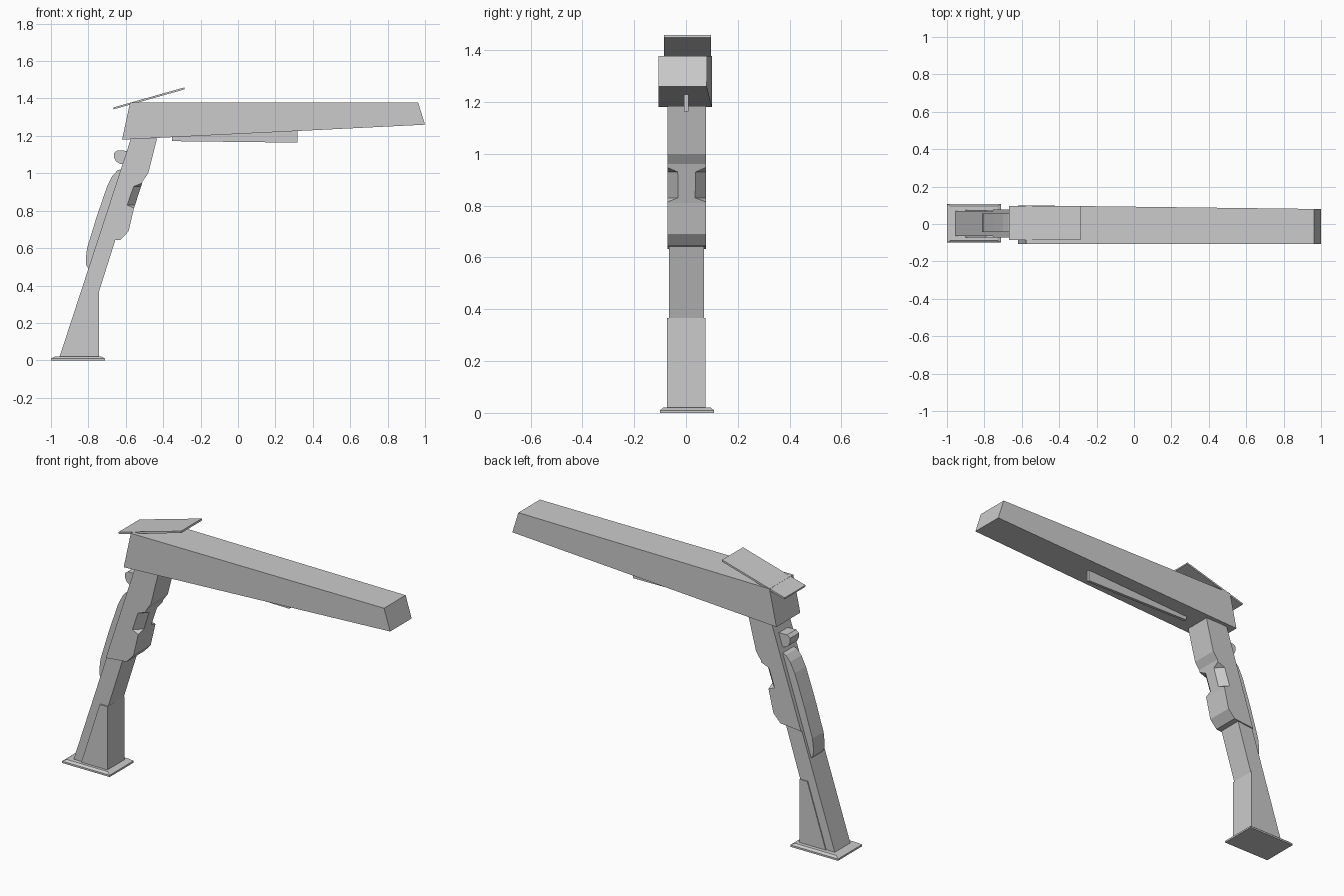
import bpy, bmesh

if "Cube" in bpy.data.objects:
    bpy.data.objects.remove(bpy.data.objects["Cube"])


def prism(name, pts, y0, y1, y1_end=None):
    """Extrude an x/z profile from y0 to y1; the back side may taper to y1_end along x."""
    xs = [p[0] for p in pts]
    lo, hi = min(xs), max(xs)

    def back(x):
        return y1 if y1_end is None else y1 + (y1_end - y1) * (x - lo) / (hi - lo)

    bm = bmesh.new()
    a = [bm.verts.new((x, y0, z)) for x, z in pts]
    b = [bm.verts.new((x, back(x), z)) for x, z in pts]
    bm.faces.new(a)
    bm.faces.new(b[::-1])
    for i in range(len(pts)):
        j = (i + 1) % len(pts)
        bm.faces.new((a[i], b[i], b[j], a[j]))
    return finish(name, bm)


def hull(name, pts):
    """Convex solid around a handful of points."""
    bm = bmesh.new()
    for p in pts:
        bm.verts.new(p)
    bmesh.ops.convex_hull(bm, input=bm.verts[:])
    return finish(name, bm)


def finish(name, bm):
    bmesh.ops.recalc_face_normals(bm, faces=bm.faces[:])
    me = bpy.data.meshes.new(name)
    bm.to_mesh(me)
    bm.free()
    ob = bpy.data.objects.new(name, me)
    bpy.context.collection.objects.link(ob)
    return ob


def rear(z):
    """Rear edge of the leaning post."""
    return -0.957 + 0.327 * (z - 0.01)


def front(z):
    """Front edge of the upper sleeve."""
    return -0.512 + 0.34 * (z - 0.95)


# base plate with sloped rim
hull("base_plate", [(x, y, 0) for x in (-1, -0.71) for y in (-0.1, 0.108)]
     + [(x, y, 0.01) for x in (-1, -0.71) for y in (-0.1, 0.108)]
     + [(x, y, 0.02) for x in (-0.98, -0.73) for y in (-0.088, 0.096)])

# leaning post and its upright foot brace
prism("lower_post", [(rear(0.01), 0.01), (-0.85, 0.01), (-0.744, 0.365),
                     (-0.6, 0.82), (rear(0.82), 0.82)], -0.065, 0.07)
prism("foot_brace", [(-0.905, 0.01), (-0.743, 0.01), (-0.743, 0.367), (-0.79, 0.367)],
      -0.073, 0.075)

# upper sleeve with stepped front
sleeve = prism("upper_sleeve", [(rear(0.633), 0.633), (-0.71, 0.637), (-0.627, 0.645),
                                (-0.585, 0.69), (-0.557, 0.81), (front(0.96), 0.96),
                                (-0.48, 1.0), (-0.433, 1.185), (rear(1.185), 1.185)],
               -0.072, 0.077)

# chamfered notches on both front corners of the sleeve
for side, label in ((-1, "right"), (1, "left")):
    pts = []
    for z, zo in ((0.83, 0.8), (0.93, 0.965)):
        pts += [(front(z) + 0.005, 0.0025 + side * 0.03, z),
                (front(z) - 0.045, 0.0025 + side * 0.08, z),
                (front(zo) + 0.03, 0.0025 + side * 0.085, zo),
                (front(z) + 0.06, 0.0025 + side * 0.03, z)]
    cutter = hull(f"notch_cutter_{label}", pts)
    cutter.hide_render = True
    cutter.hide_viewport = True
    cut = sleeve.modifiers.new(f"notch_{label}", 'BOOLEAN')
    cut.operation = 'DIFFERENCE'
    cut.solver = 'EXACT'
    cut.object = cutter

# raised rear cover and the small hinge lug above it
prism("rear_cover", [(rear(1.02) + 0.01, 1.025), (-0.645, 1.015), (-0.672, 0.985),
                     (-0.70, 0.93), (-0.755, 0.77), (-0.807, 0.6), (-0.813, 0.55),
                     (-0.812, 0.51), (-0.80, 0.49), (rear(0.5) + 0.01, 0.5)], -0.042, 0.055)
prism("hinge_lug", [(-0.59, 1.12), (-0.645, 1.122), (-0.663, 1.108), (-0.663, 1.085),
                    (-0.652, 1.063), (-0.63, 1.05), (-0.6, 1.05)], -0.035, 0.043)

# long tapered head beam
prism("head_beam", [(-0.62, 1.18), (1.0, 1.26), (0.963, 1.378), (-0.577, 1.378)],
      -0.107, 0.1, 0.08)

# thin rail under the beam
prism("under_rail", [(-0.352, 1.172), (0.317, 1.164), (0.317, 1.24), (-0.352, 1.21)],
      -0.007, 0.009)

# tilted top panel
prism("top_panel", [(-0.665, 1.342), (-0.285, 1.449), (-0.287, 1.459), (-0.667, 1.352)],
      -0.085, 0.096)
